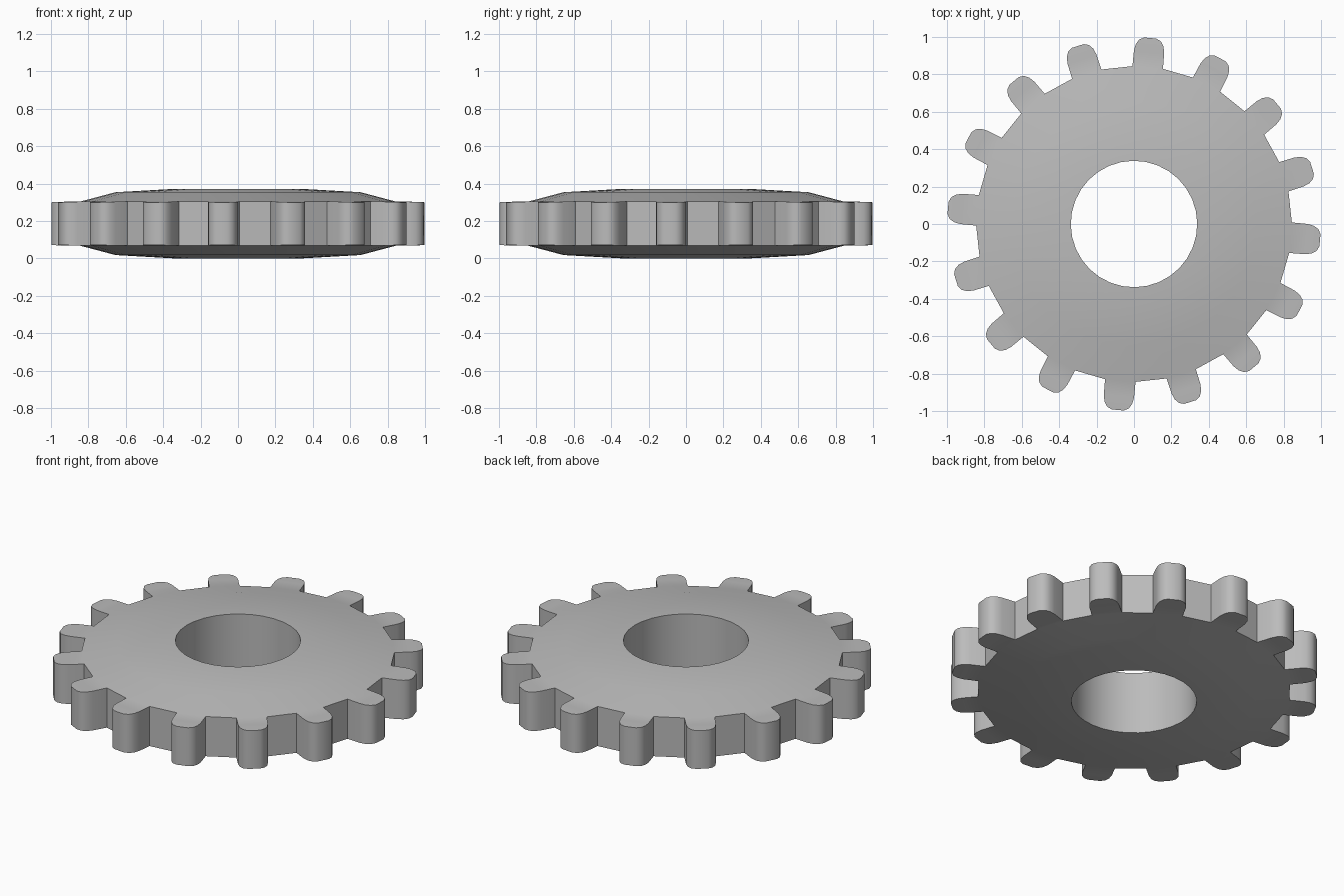
import bpy
import bmesh
from math import cos, sin, radians, asin, hypot, atan2

cube = bpy.data.objects.get("Cube")
if cube:
    bpy.data.objects.remove(cube, do_unlink=True)

TEETH = 16
STEP = 360 / TEETH
FIRST = -5.0          # direction of the first tooth, degrees
MID = 0.186           # height of the mirror plane
ROOT_R, ROOT_HALF = 0.844, 0.082
HALF_ANGLE = asin(ROOT_HALF / ROOT_R)

# Half profile of the hub: (radius, height above the middle)
PROFILE = [(0.338, 0.186), (0.655, 0.168), (ROOT_R, 0.118)]
# Half outline of a tooth beyond its root: (distance out, half width, half height)
TOOTH = [(0.925, 0.081, 0.117), (0.96, 0.074, 0.116),
         (0.985, 0.058, 0.115), (0.998, 0.033, 0.114)]

metal = bpy.data.materials.new("plain grey metal")
metal.use_nodes = True
grey = (0.5, 0.5, 0.5, 1)
metal.diffuse_color = grey
metal.node_tree.nodes["Principled BSDF"].inputs["Base Color"].default_value = grey

bm = bmesh.new()


def polar(r, a, h):
    return bm.verts.new((r * cos(a), r * sin(a), MID + h))


# Hub: closed cross-section repeated at both sides of every tooth root
section = PROFILE + [(r, -h) for r, h in reversed(PROFILE)]
columns = []
for i in range(TEETH):
    centre = radians(FIRST + i * STEP)
    for side in (-1, 1):
        columns.append([polar(r, centre + side * HALF_ANGLE, h) for r, h in section])

n = len(section)
rim = len(PROFILE) - 1
for c, col in enumerate(columns):
    nxt = columns[(c + 1) % len(columns)]
    for k in range(n):
        if k == rim and c % 2 == 0:
            continue      # a tooth opens here
        j = (k + 1) % n
        bm.faces.new((col[k], col[j], nxt[j], nxt[k]))

# Teeth: rounded blocks grown from the rim
outline = [(d, -w, h) for d, w, h in TOOTH] + [(d, w, h) for d, w, h in reversed(TOOTH)]
for i in range(TEETH):
    centre = radians(FIRST + i * STEP)
    a, b = columns[2 * i], columns[2 * i + 1]
    rows = []
    for sign, k in ((1, rim), (-1, rim + 1)):
        pts = [polar(hypot(d, w), centre + atan2(w, d), sign * h) for d, w, h in outline]
        rows.append([a[k]] + pts + [b[k]])
    top, low = rows
    for k in range(len(top) - 1):
        bm.faces.new((top[k], low[k], low[k + 1], top[k + 1]))
    half = len(top) // 2
    for row in rows:      # caps as strips across the tooth
        for k in range(half - 1):
            bm.faces.new((row[k], row[k + 1], row[-k - 2], row[-k - 1]))

bmesh.ops.recalc_face_normals(bm, faces=bm.faces)
mesh = bpy.data.meshes.new("gear_wheel")
bm.to_mesh(mesh)
bm.free()
mesh.materials.append(metal)
gear = bpy.data.objects.new("gear_wheel", mesh)
bpy.context.collection.objects.link(gear)

bpy.context.view_layer.objects.active = gear
gear.select_set(True)
bpy.ops.object.shade_smooth_by_angle(angle=radians(30))
